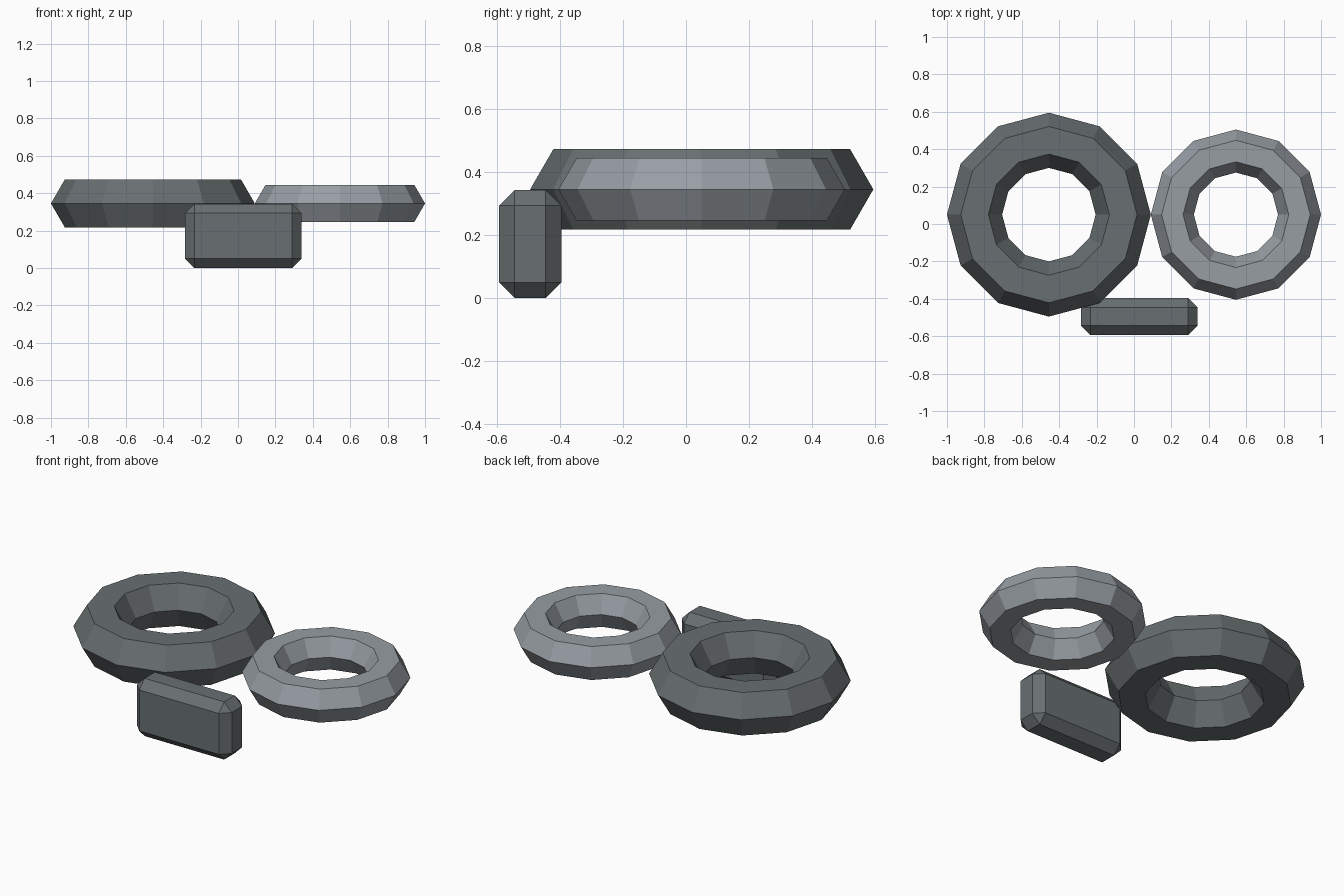
import bpy

if "Cube" in bpy.data.objects:
    bpy.data.objects.remove(bpy.data.objects["Cube"])


def make_material(name, rgb):
    mat = bpy.data.materials.new(name)
    mat.diffuse_color = (*rgb, 1.0)
    mat.use_nodes = True
    mat.node_tree.nodes["Principled BSDF"].inputs["Base Color"].default_value = mat.diffuse_color
    return mat


dark_grey = make_material("dark_grey", (0.14, 0.16, 0.165))
light_grey = make_material("light_grey", (0.31, 0.34, 0.37))


def add_ring(name, x, major, minor, mat):
    bpy.ops.mesh.primitive_torus_add(
        major_segments=12, minor_segments=6,
        major_radius=major, minor_radius=minor, location=(x, 0.05, 0.345))
    ring = bpy.context.object
    ring.name = name
    ring.data.materials.append(mat)
    bpy.ops.object.shade_flat()
    return ring


# Two faceted rings touching side by side
add_ring("large_ring", -0.455, 0.3975, 0.1475, dark_grey)
add_ring("small_ring", 0.545, 0.34, 0.115, light_grey)

# Chamfered block at the front, standing on the ground
bpy.ops.mesh.primitive_cube_add(size=1, location=(0.0285, -0.495, 0.1715))
block = bpy.context.object
block.name = "front_block"
block.scale = (0.623, 0.198, 0.343)
bpy.ops.object.transform_apply(location=False, rotation=False, scale=True)
block.data.materials.append(dark_grey)
chamfer = block.modifiers.new("chamfer", 'BEVEL')
chamfer.width = 0.05
chamfer.segments = 1
chamfer.limit_method = 'NONE'
